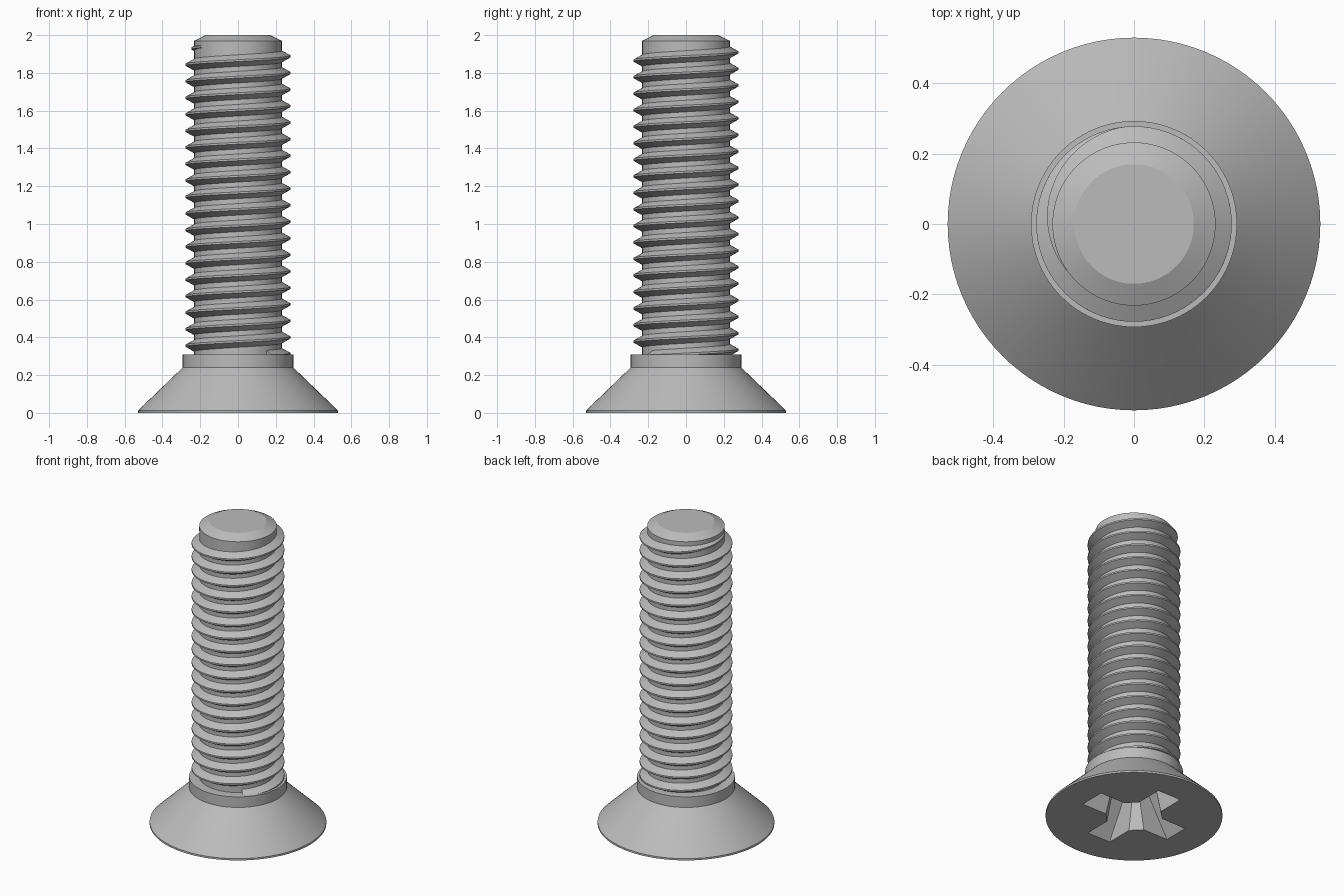
import bpy, bmesh, math
from math import cos, sin, pi, radians

cube = bpy.data.objects.get("Cube")
if cube:
    bpy.data.objects.remove(cube)

steel = bpy.data.materials.new("grey steel")
steel.use_nodes = True
GREY = (0.5, 0.5, 0.5, 1)
steel.diffuse_color = GREY
steel.node_tree.nodes["Principled BSDF"].inputs["Base Color"].default_value = GREY


def make_object(name, bm):
    bmesh.ops.recalc_face_normals(bm, faces=bm.faces)
    mesh = bpy.data.meshes.new(name)
    bm.to_mesh(mesh)
    bm.free()
    mesh.materials.append(steel)
    obj = bpy.data.objects.new(name, mesh)
    bpy.context.collection.objects.link(obj)
    return obj


def loft(bm, rings, closed_caps=True):
    """Skin a list of closed rings of points and cap both ends."""
    loops = [[bm.verts.new(p) for p in ring] for ring in rings]
    n = len(loops[0])
    for a, b in zip(loops, loops[1:]):
        for i in range(n):
            j = (i + 1) % n
            bm.faces.new((a[i], a[j], b[j], b[i]))
    bm.faces.new(loops[0])
    bm.faces.new(loops[-1])


def smooth(obj, angle):
    bpy.ops.object.select_all(action='DESELECT')
    obj.select_set(True)
    bpy.context.view_layer.objects.active = obj
    bpy.ops.object.shade_smooth_by_angle(angle=radians(angle))


# Head, collar, shank and chamfered tip as one turned profile
CORE = 0.232
profile = [(0.53, 0), (0.53, 0.012), (0.293, 0.24), (0.293, 0.31),
           (CORE, 0.31), (CORE, 1.97), (0.17, 2.0)]
SIDES = 96
bm = bmesh.new()
loft(bm, [[(r * cos(2 * pi * i / SIDES), r * sin(2 * pi * i / SIDES), z)
           for i in range(SIDES)] for r, z in profile])
body = make_object("screw_body", bm)


# Cross recess cutters: two tapered arms and a tapered core
def frustum(name, bottom, top, z_top, turn):
    bm = bmesh.new()
    rings = []
    for (hx, hy), z in ((bottom, -0.001), (top, z_top)):
        ring = [(sx * hx, sy * hy) for sx, sy in ((-1, -1), (1, -1), (1, 1), (-1, 1))]
        rings.append([(x * cos(turn) - y * sin(turn), x * sin(turn) + y * cos(turn), z)
                      for x, y in ring])
    loft(bm, rings)
    obj = make_object(name, bm)
    obj.hide_render = True
    return obj


cutters = [frustum("recess_arm_x", (0.33, 0.085), (0.14, 0.07), 0.3, 0),
           frustum("recess_arm_y", (0.33, 0.085), (0.14, 0.07), 0.3, pi / 2),
           frustum("recess_core", (0.165, 0.165), (0.11, 0.11), 0.3, pi / 4)]
bpy.context.view_layer.objects.active = body
for cutter in cutters:
    mod = body.modifiers.new("recess", 'BOOLEAN')
    mod.operation = 'DIFFERENCE'
    mod.solver = 'EXACT'
    mod.object = cutter
    bpy.ops.object.modifier_apply(modifier=mod.name)
for cutter in cutters:
    bpy.data.objects.remove(cutter)
smooth(body, 20)

# Right-handed thread that fades out below the tip
PITCH, CREST, Z_REF = 0.0875, 0.278, 1.887
STEP = 2 * pi / 72
start = -(Z_REF - 0.3) / PITCH * 2 * pi
end, fade = radians(215), radians(120)
count = round((end - start) / STEP)
rings = []
for k in range(count + 1):
    a = start + (end - start) * k / count
    f = min(1, (end - a) / fade + 0.02)
    z = Z_REF + PITCH * a / (2 * pi)
    crest = CORE + (CREST - CORE) * f
    half = 0.005 + 0.026 * f
    section = [(CORE - 0.006, -half - 0.003), (crest, -0.005),
               (crest, 0.005), (CORE - 0.006, half + 0.003)]
    rings.append([(r * cos(a), r * sin(a), z + dz) for r, dz in section])
bm = bmesh.new()
loft(bm, rings)
thread = make_object("screw_thread", bm)
smooth(thread, 20)
